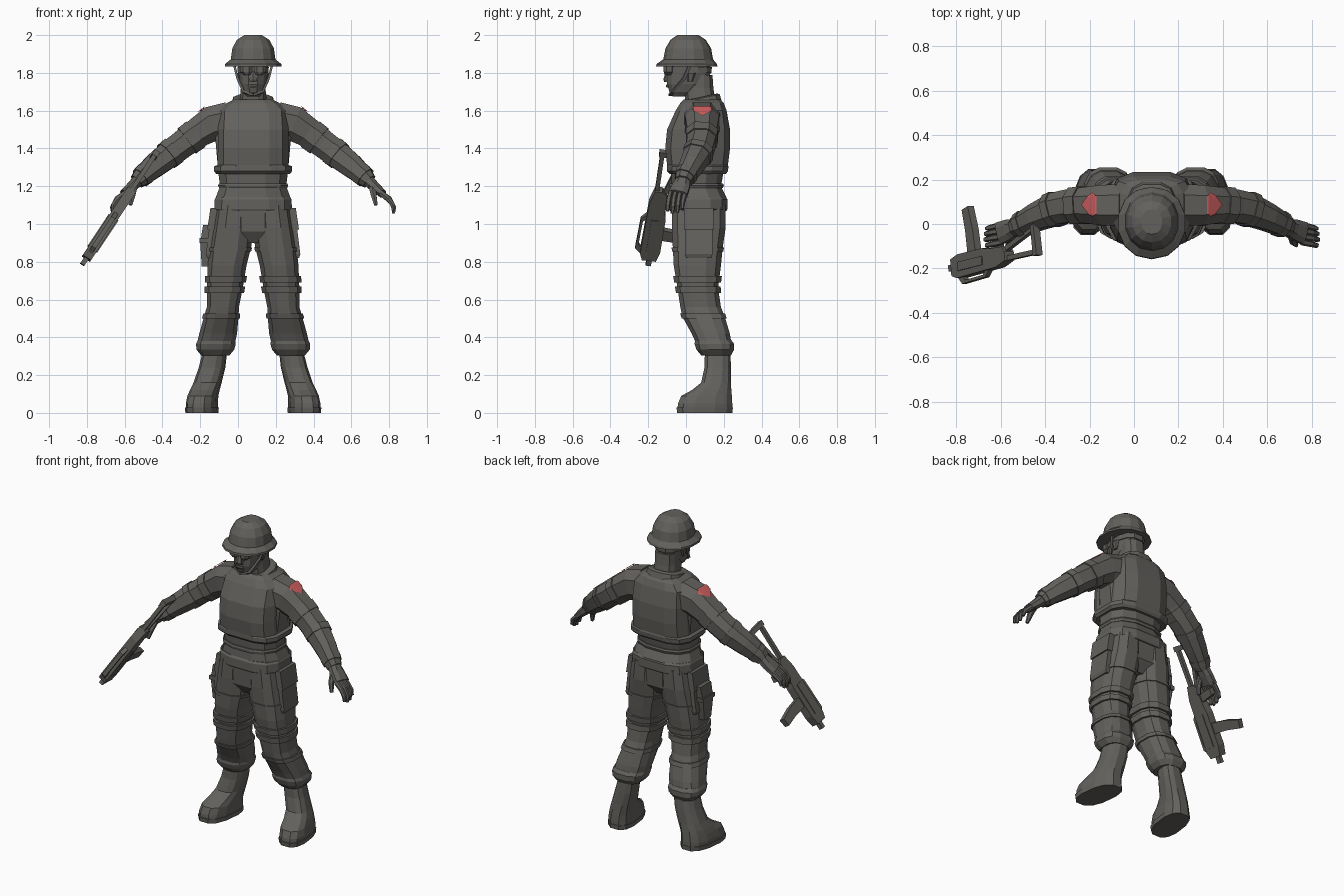
import bpy, bmesh, math
from mathutils import Vector, Matrix

CX = 0.08  # body centre line


def material(name, rgb):
    m = bpy.data.materials.new(name)
    m.diffuse_color = (*rgb, 1)
    return m


GREY = material("uniform_grey", (0.125, 0.12, 0.11))
RED = material("patch_red", (0.6, 0.11, 0.115))


def finish(name, bm, mat=GREY):
    bmesh.ops.recalc_face_normals(bm, faces=bm.faces)
    me = bpy.data.meshes.new(name)
    bm.to_mesh(me)
    bm.free()
    me.materials.append(mat)
    ob = bpy.data.objects.new(name, me)
    bpy.context.collection.objects.link(ob)
    return ob


def section(n, p):
    """Unit superellipse outline with flat sides facing the axes."""
    out = []
    for i in range(n):
        t = 2 * math.pi * (i + 0.5) / n
        c, s = math.cos(t), math.sin(t)
        out.append((math.copysign(abs(c) ** (2 / p), c), math.copysign(abs(s) ** (2 / p), s)))
    m = max(c for c, s in out)
    return [(c / m, s / m) for c, s in out]


def bridge(name, rings):
    bm = bmesh.new()
    vs = [[bm.verts.new(v) for v in r] for r in rings]
    n = len(vs[0])
    for a, b in zip(vs, vs[1:]):
        for i in range(n):
            bm.faces.new((a[i], a[(i + 1) % n], b[(i + 1) % n], b[i]))
    bm.faces.new(vs[0])
    bm.faces.new(vs[-1])
    return finish(name, bm)


def slab(name, rows, s=1, n=12, p=2.6, tilt=0, skew=0):
    """Stacked level rings; rows are z, x0, x1, y0, y1 from the centre line."""
    rings = []
    for z, x0, x1, y0, y1 in rows:
        cx, cy, a, b = (x0 + x1) / 2, (y0 + y1) / 2, (x1 - x0) / 2, (y1 - y0) / 2
        rings.append([(CX + s * (cx + c * a - skew * d * b), cy + d * b, z + tilt * d * b)
                      for c, d in section(n, p)])
    return bridge(name, rings)


def body(name, rows, **kw):
    return slab(name, [(z, -w, w, y0, y1) for z, w, y0, y1 in rows], **kw)


def tube(name, rows, s=1, n=8, p=2.4):
    """Rings along a path; rows are x, y, z, thickness, width along y."""
    pts = [Vector(r[:3]) for r in rows]
    rings = []
    for i, r in enumerate(rows):
        t = (pts[min(i + 1, len(pts) - 1)] - pts[max(i - 1, 0)]).normalized()
        v = Vector((0, 1, 0))
        v = (v - t * v.dot(t)).normalized()
        u = v.cross(t)
        ring = [pts[i] + u * c * r[3] + v * d * r[4] for c, d in section(n, p)]
        rings.append([(CX + s * q.x, q.y, q.z) for q in ring])
    return bridge(name, rings)


def band(name, rows, z0, z1, g, s):
    """Strap wrapped around a stacked shape between two heights."""
    def at(z):
        for a, b in zip(rows, rows[1:]):
            if b[0] <= z <= a[0]:
                k = (a[0] - z) / (a[0] - b[0])
                v = [i + (j - i) * k for i, j in zip(a, b)]
                return (z, v[1] - g, v[2] + g, v[3] - g, v[4] + g)
    return slab(name, [at(z0), at(z1)], s)


def prism(name, outline, w, frame):
    bm = bmesh.new()
    a = [bm.verts.new(frame @ Vector((l, d, -w / 2))) for l, d in outline]
    b = [bm.verts.new(frame @ Vector((l, d, w / 2))) for l, d in outline]
    n = len(a)
    for i in range(n):
        bm.faces.new((a[i], a[(i + 1) % n], b[(i + 1) % n], b[i]))
    bm.faces.new(a)
    bm.faces.new(b)
    return finish(name, bm)


# Torso, vest, belt and hips
body("jacket", [(1.10, .2, -.08, .215), (1.14, .198, -.08, .215), (1.2, .175, -.075, .185),
                (1.28, .185, -.08, .2), (1.45, .2, -.06, .2), (1.57, .2, -.03, .19),
                (1.63, .16, 0, .18), (1.655, .1, .02, .17)])
body("vest", [(1.265, .195, -.085, .212), (1.28, .207, -.1, .222), (1.305, .207, -.1, .225),
              (1.312, .188, -.1, .222), (1.4, .187, -.11, .233), (1.5, .187, -.1, .233),
              (1.6, .18, -.055, .215), (1.64, .14, -.03, .2), (1.66, .1, -.01, .18)], p=3.4)
body("waist_band", [(1.19, .18, -.085, .195), (1.205, .186, -.088, .2), (1.215, .18, -.085, .195)])
body("belt", [(1.07, .2, -.084, .215), (1.08, .206, -.088, .22), (1.13, .203, -.088, .22),
              (1.142, .196, -.08, .21)], p=3)
body("hips", [(.9, .06, -.03, .15), (.96, .17, -.07, .2), (1.1, .195, -.077, .21)])
body("collar", [(1.625, .115, -.03, .19), (1.665, .105, -.02, .178), (1.672, .09, -.005, .165)], tilt=.22)

# Head
body("neck", [(1.62, .075, 0, .16), (1.72, .065, -.01, .145), (1.79, .065, 0, .14)])
body("head", [(1.675, .035, -.07, .0), (1.70, .056, -.088, .06), (1.74, .07, -.1, .11),
              (1.80, .077, -.1, .13), (1.88, .08, -.09, .13)], p=2.4)
body("nose", [(1.752, .02, -.113, -.08), (1.765, .019, -.118, -.08), (1.81, .01, -.105, -.08)], n=6)
body("mouth", [(1.722, .025, -.103, -.08), (1.73, .027, -.107, -.08), (1.738, .025, -.104, -.08)], n=8)
body("goggle_strap", [(1.80, .081, -.095, .135), (1.83, .083, -.095, .137)])
body("helmet", [(1.835, .15, -.155, .163), (1.847, .149, -.152, .16), (1.872, .118, -.117, .14),
                (1.93, .11, -.106, .13), (1.975, .086, -.08, .102), (2.0, .046, -.045, .065)],
     n=14, p=2.15)

# Leg outline from hip to cuff
LEG = [(1.1, 0, .195, -.075, .21), (.98, 0, .215, -.075, .21), (.88, .01, .23, -.07, .195),
       (.78, .035, .24, -.065, .185), (.66, .055, .245, -.045, .17), (.56, .075, .245, -.03, .185),
       (.51, .077, .26, -.02, .205), (.42, .085, .285, .03, .232), (.375, .095, .295, .05, .24)]
ARM = [(.13, .085, 1.545, .1, .095), (.22, .085, 1.53, .093, .09), (.29, .085, 1.485, .08, .08),
       (.37, .08, 1.425, .074, .074), (.43, .068, 1.38, .072, .072), (.52, .03, 1.31, .064, .06),
       (.59, -.005, 1.25, .05, .05), (.615, -.015, 1.225, .04, .042)]

for s, side in ((1, "left_"), (-1, "right_")):
    # Goggle lens, ear and chin strap
    slab(side + "goggle_lens", [(1.79, .015, .05, -.112, -.07), (1.805, .006, .068, -.118, -.06),
                                (1.838, .004, .07, -.118, -.06)], s, n=8)
    slab(side + "ear", [(1.755, .07, .083, .01, .035), (1.80, .07, .093, .005, .05)], s, n=6)
    tube(side + "chin_strap", [(.1, .02, 1.84, .006, .008), (.082, -.01, 1.77, .006, .008),
                               (.05, -.07, 1.7, .006, .008), (0, -.085, 1.683, .006, .008)], s, n=4)

    # Trousers, knee straps, cuff and boot
    slab(side + "leg", LEG, s)
    band(side + "thigh_band", LEG, .875, .855, .006, s)
    band(side + "knee_strap_upper", LEG, .725, .69, .012, s)
    band(side + "knee_strap_lower", LEG, .67, .635, .012, s)
    band(side + "shin_guard_top", LEG, .525, .50, .008, s)
    slab(side + "cuff", [(.385, .095, .293, .048, .24), (.365, .092, .302, .045, .255),
                         (.335, .1, .3, .055, .255), (.305, .125, .275, .08, .238)], s)
    slab(side + "boot", [(.33, .14, .262, .1, .235), (.24, .15, .285, .098, .238),
                         (.16, .17, .312, .08, .238), (.12, .182, .33, .03, .24),
                         (.09, .19, .342, -.025, .243), (.05, .192, .35, -.042, .245),
                         (.025, .192, .35, -.045, .245)], s, skew=.12)
    slab(side + "sole", [(.028, .188, .355, -.05, .248), (0, .19, .352, -.047, .246)], s, skew=.12)

    # Thigh pocket with flap
    slab(side + "pocket", [(.82, .2, .243, .0, .135), (.84, .19, .25, -.005, .14),
                           (1.08, .17, .22, -.005, .14)], s, n=4, p=20)
    slab(side + "pocket_flap", [(.97, .19, .243, -.01, .145), (1.085, .17, .226, -.01, .145)],
         s, n=4, p=20)

    # Sleeve with raised elbow patch and wrist cuff
    arm = tube(side + "arm", ARM, s)
    tube(side + "sleeve_band", [(.305, .085, 1.474, .084, .084), (.35, .081, 1.44, .082, .082)], s)
    tube(side + "elbow_band", [(.425, .07, 1.385, .077, .077), (.455, .058, 1.361, .075, .075)], s)
    tube(side + "wrist_cuff", [(.57, .005, 1.268, .058, .057), (.595, -.008, 1.246, .054, .053)], s)

    # Red shoulder patch, laid onto the sleeve
    bm = bmesh.new()
    bm.faces.new([bm.verts.new((CX + s * x, y, z)) for x, y, z in
                  ((.248, .052, 1.63), (.248, .122, 1.63), (.268, .148, 1.605),
                   (.31, .087, 1.565), (.268, .028, 1.605))])
    bmesh.ops.poke(bm, faces=bm.faces)
    bmesh.ops.subdivide_edges(bm, edges=bm.edges, cuts=3, use_grid_fill=True)
    patch = finish(side + "shoulder_patch", bm, RED)
    if patch.data.polygons[0].normal.z < 0:
        patch.data.flip_normals()
    wrap = patch.modifiers.new("lay_on_sleeve", 'SHRINKWRAP')
    wrap.target = arm
    wrap.wrap_method = 'NEAREST_SURFACEPOINT'
    wrap.wrap_mode = 'ABOVE_SURFACE'
    wrap.offset = .007

    # Hand: palm, four fingers, thumb
    tube(side + "palm", [(.605, -.012, 1.235, .032, .036), (.64, -.025, 1.2, .028, .046),
                         (.685, -.042, 1.16, .022, .05)], s)
    for i in range(4):
        y = -.082 + i * .026
        k = (0, .012, .008, -.012)[i]
        tube(side + "finger_%d" % (i + 1),
             [(.675, y, 1.165, .014, .0125), (.715 + k / 2, y - .008, 1.135, .013, .012),
              (.74 + k / 2, y - .014, 1.1 - k, .012, .011), (.743, y - .016, 1.068 - k, .008, .008)],
             s, n=6)
    tube(side + "thumb", [(.63, -.05, 1.2, .018, .016), (.638, -.082, 1.155, .015, .014),
                          (.65, -.095, 1.1, .009, .009)], s, n=6)

# Holster on the right thigh
slab("holster", [(.775, .235, .272, .02, .09), (.9, .225, .28, .01, .11), (.995, .225, .265, .01, .12)],
     -1, n=4, p=20)
slab("holster_strap", [(.90, .2, .284, .0, .12), (.925, .2, .284, .0, .122)], -1, n=4, p=20)

# Rifle: local axes run muzzle to stock, top to underside, and across
muzzle = Vector((-.825, -.2, .785))
L = (Vector((-.43, -.1, 1.38)) - muzzle).normalized()
D = (Vector((0, 1, 0)) - L * L.y).normalized()
W = L.cross(D)
F = Matrix((L, D, W)).transposed().to_4x4()
F.translation = muzzle

prism("rifle_barrel", [(0, -.014), (0, .014), (.08, .014), (.08, -.014)], .026, F)
prism("rifle_body", [(.04, -.04), (.04, .035), (.1, .05), (.3, .05), (.36, .04), (.46, .035),
                     (.48, .01), (.48, -.03), (.4, -.05), (.08, -.055)], .052, F)
prism("rifle_top_handle", [(.07, -.05), (.1, -.084), (.29, -.08), (.33, -.045), (.295, -.045),
                           (.275, -.067), (.125, -.07), (.11, -.05)], .024, F)
prism("rifle_side_rail", [(.1, -.025), (.1, .015), (.3, .015), (.3, -.025)], .062, F)
prism("rifle_magazine", [(.17, .045), (.165, .15), (.15, .245), (.2, .255), (.225, .15), (.235, .045)],
      .034, F)
prism("rifle_grip", [(.365, .03), (.39, .125), (.43, .12), (.415, .03)], .034, F)
prism("rifle_stock_upper", [(.46, -.03), (.46, -.008), (.71, -.012), (.71, -.034)], .024, F)
prism("rifle_stock_lower", [(.46, .012), (.46, .034), (.7, .1), (.7, .075)], .024, F)
prism("rifle_butt", [(.695, -.04), (.69, .135), (.715, .14), (.725, -.04)], .034, F)
